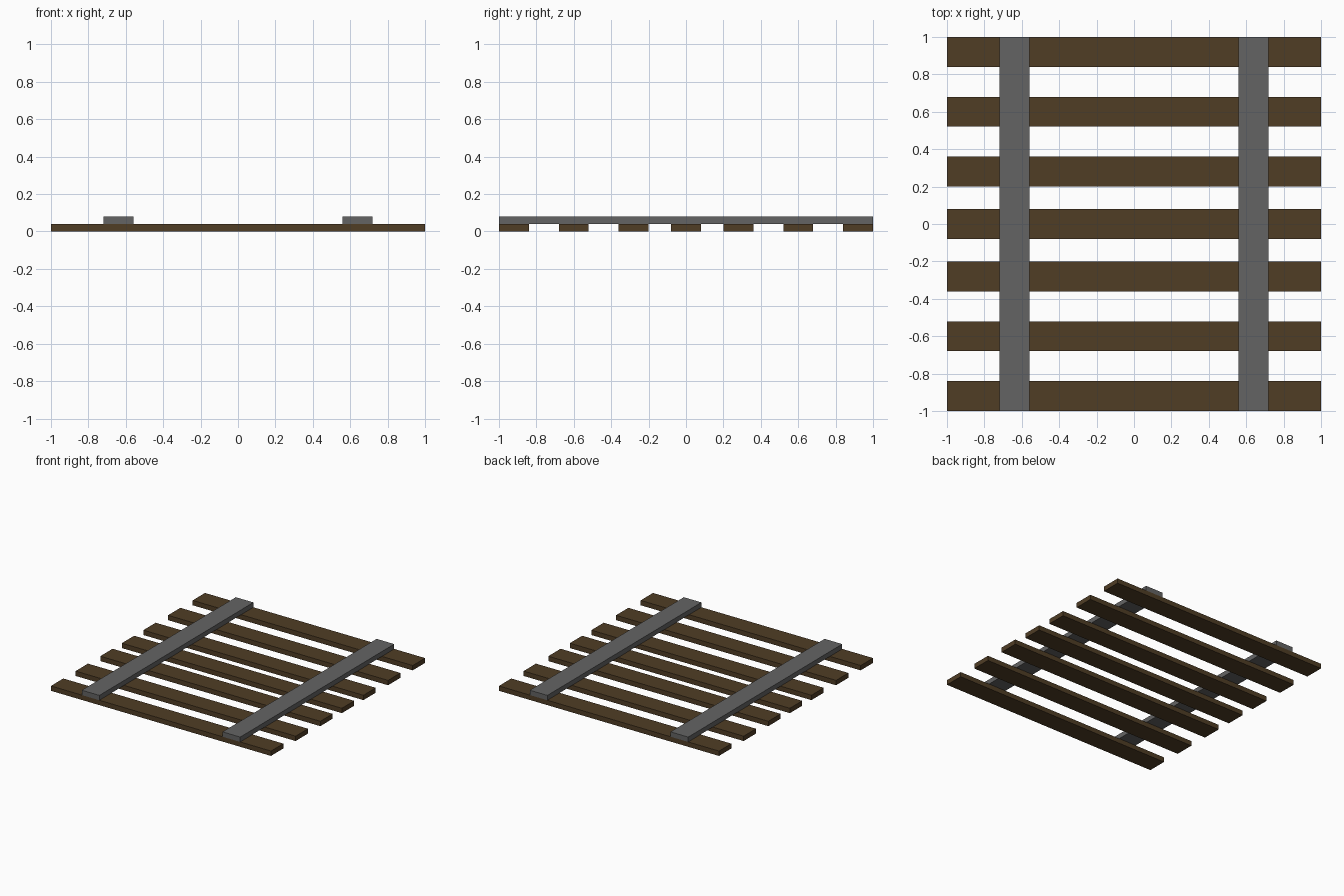
import bpy

if "Cube" in bpy.data.objects:
    bpy.data.objects.remove(bpy.data.objects["Cube"])


def material(name, color):
    m = bpy.data.materials.new(name)
    m.diffuse_color = (*color, 1.0)
    m.use_nodes = True
    m.node_tree.nodes["Principled BSDF"].inputs["Base Color"].default_value = m.diffuse_color
    return m


def box(name, center, size, mat):
    bpy.ops.mesh.primitive_cube_add(size=1, location=center)
    o = bpy.context.object
    o.name = name
    o.scale = size
    bpy.ops.object.transform_apply(location=False, rotation=False, scale=True)
    o.data.materials.append(mat)
    return o


wood = material("dark wood", (0.08, 0.047, 0.0185))
steel = material("grey steel", (0.127, 0.127, 0.127))

# Wooden sleepers, slightly closer together in the middle
for i, y in enumerate((-0.92, -0.60, -0.28, 0.0, 0.28, 0.60, 0.92)):
    box(f"sleeper_{i + 1}", (0, y, 0.02), (2.0, 0.16, 0.04), wood)

# Two rails resting on the sleepers
for side, x in (("left", -0.64), ("right", 0.64)):
    box(f"{side}_rail", (x, 0, 0.06), (0.16, 2.0, 0.04), steel)
